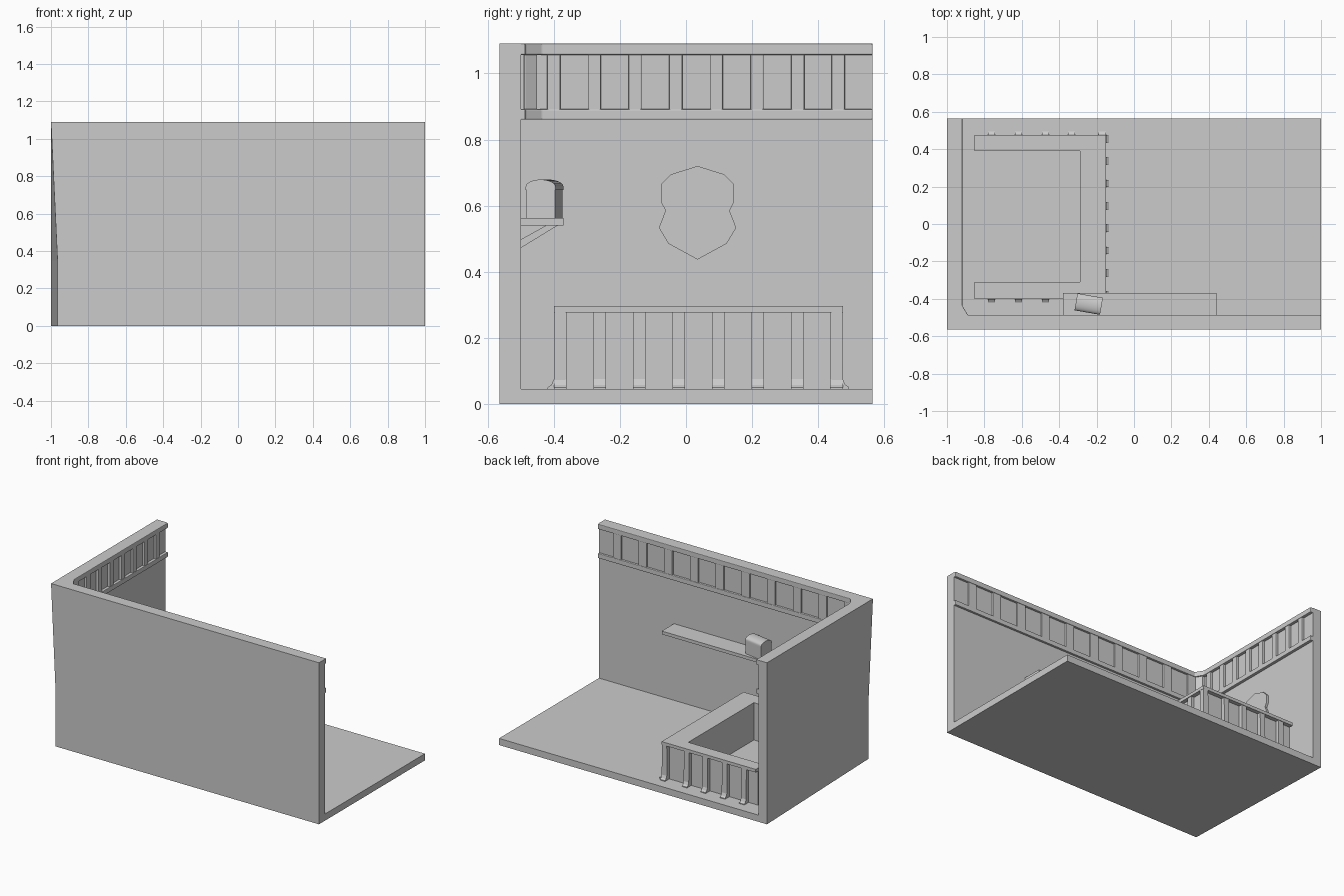
import bpy, bmesh, math
from mathutils import Vector, Matrix

if "Cube" in bpy.data.objects:
    bpy.data.objects.remove(bpy.data.objects["Cube"])


def finish(name, bm, bevel=0.0, segments=2):
    bmesh.ops.recalc_face_normals(bm, faces=bm.faces)
    me = bpy.data.meshes.new(name)
    bm.to_mesh(me)
    bm.free()
    ob = bpy.data.objects.new(name, me)
    bpy.context.collection.objects.link(ob)
    if bevel:
        m = ob.modifiers.new("soft_edges", 'BEVEL')
        m.width, m.segments = bevel, segments
        m.limit_method = 'ANGLE'
    return ob


def loft(name, rings, bevel=0.0):
    """Closed solid through rings of 3D points."""
    bm = bmesh.new()
    vs = [[bm.verts.new(p) for p in r] for r in rings]
    n = len(rings[0])
    for a, b in zip(vs, vs[1:]):
        for i in range(n):
            j = (i + 1) % n
            bm.faces.new((a[i], a[j], b[j], b[i]))
    bm.faces.new(vs[0][::-1])
    bm.faces.new(vs[-1])
    return finish(name, bm, bevel)


def prism(name, loop, direction, bevel=0.0):
    d = Vector(direction)
    pts = [Vector(p) for p in loop]
    return loft(name, [pts, [p + d for p in pts]], bevel)


def box(name, x0, x1, y0, y1, z0, z1, bevel=0.0):
    return prism(name, [(x0, y0, z0), (x1, y0, z0), (x1, y1, z0), (x0, y1, z0)],
                 (0, 0, z1 - z0), bevel)


H, Y, FLOOR = 1.09, 0.565, 0.045
WX, WY = -0.937, -0.5        # inner wall faces
RX, RY = -0.918, -0.486      # trim faces

# L-shaped walls, with the lower outer corner pulled in
def wall_ring(z, corner):
    return [(corner, -Y, z), (1, -Y, z), (1, WY, z),
            (WX, WY, z), (WX, Y, z), (-1, Y, z)]

loft("walls", [wall_ring(0, -0.965), wall_ring(0.35, -0.965), wall_ring(H, -1)])

# floor slab
box("floor", WX - 0.005, 1, WY - 0.005, Y, 0, FLOOR)

# trim rails following both walls, chamfered at the inner corner
for name, z0, z1 in (("lower_rail", 0.86, 0.892), ("upper_rail", 1.056, H)):
    prism(name, [(WX - 0.01, WY - 0.01, z0), (1, WY - 0.01, z0), (1, RY, z0),
                 (RX + 0.03, RY, z0), (RX, RY + 0.05, z0), (RX, Y, z0),
                 (WX - 0.01, Y, z0)], (0, 0, z1 - z0), 0.004)

# upright slats between the rails
for i in range(10):
    x = 0.86 - 0.192 * i
    box("front_wall_slat", x - 0.031, x + 0.031, WY - 0.01, RY - 0.003, 0.88, 1.065, 0.004)
for i in range(8):
    y = -0.40 + 0.123 * i
    box("left_wall_slat", WX - 0.01, RX - 0.003, y - 0.02, y + 0.02, 0.88, 1.065, 0.004)
prism("corner_slat", [(WX, WY, 0.88), (RX + 0.02, WY, 0.88), (RX + 0.02, RY, 0.88),
                      (RX, RY + 0.035, 0.88), (WX, RY + 0.035, 0.88)], (0, 0, 0.185))

# shield plaque
half = [(0.08, 0.695), (0.11, 0.665), (0.11, 0.61), (0.097, 0.585),
        (0.117, 0.533), (0.088, 0.485)]
outline = [(0, 0.72)] + half + [(0, 0.437)] + [(-a, z) for a, z in reversed(half)]
prism("shield_plaque", [(WX - 0.005, 0.035 + a, z) for a, z in outline], (0.02, 0, 0))


# U-shaped counter
def u_shape(name, inset, z0, z1, bevel=0.0):
    x0, x1, y0, y1 = -0.853, -0.15 - inset, -0.40 + inset, 0.475 - inset
    return prism(name, [(x0, y0, z0), (x1, y0, z0), (x1, y1, z0), (x0, y1, z0),
                        (x0, 0.39, z0), (-0.29, 0.39, z0), (-0.29, -0.31, z0),
                        (x0, -0.31, z0)], (0, 0, z1 - z0), bevel)

u_shape("counter_body", 0.027, FLOOR - 0.005, 0.28)
u_shape("counter_top", 0.0, 0.276, 0.297)

# counter posts with flared feet
foot = [(-0.035, 0.042), (0.019, 0.042), (0.019, 0.05), (0.007, 0.058),
        (0.0, 0.075), (-0.003, 0.278), (-0.035, 0.278)]
W = 0.038
post_y = [-0.381 + 0.1195 * i for i in range(8)]
post_x = [-0.762, -0.618, -0.473, -0.334, -0.17]
for y in post_y:
    prism("counter_front_post", [(-0.152 + d, y - W / 2, z) for d, z in foot], (0, W, 0))
for x in post_x:
    prism("counter_back_post", [(x - W / 2, 0.475 + d, z) for d, z in foot], (W, 0, 0))
    prism("counter_side_post", [(x - W / 2, -0.40 - d, z) for d, z in foot], (W, 0, 0))

# wall shelf and its slanted brackets
box("shelf", -0.38, 0.44, WY - 0.005, -0.37, 0.54, 0.562)
for x in (-0.26, 0.32):
    prism("shelf_bracket", [(x - 0.012, -0.385, 0.542), (x - 0.012, -0.42, 0.542),
                            (x - 0.012, -0.503, 0.496), (x - 0.012, -0.503, 0.47)],
          (0.024, 0, 0))

# small domed box standing at an angle on the shelf
turn = Matrix.Translation((-0.242, -0.428, 0.56)) @ Matrix.Rotation(math.radians(-10), 4, 'Z')
L, D = 0.134, 0.088
body = box("domed_box_body", -L / 2, L / 2, -D / 2, D / 2, 0, 0.09)
arc = [(D / 2 + 0.002, 0.088)]
arc += [((D / 2 + 0.002) * math.cos(math.pi * i / 12), 0.097 + 0.022 * math.sin(math.pi * i / 12))
        for i in range(13)]
arc += [(-D / 2 - 0.002, 0.088)]
lid = prism("domed_box_lid", [(-L / 2 - 0.002, y, z) for y, z in arc], (L + 0.004, 0, 0))
for ob in (body, lid):
    ob.data.transform(turn)

# smooth only the curved lid
bpy.ops.object.select_all(action='DESELECT')
lid.select_set(True)
bpy.context.view_layer.objects.active = lid
bpy.ops.object.shade_smooth_by_angle(angle=math.radians(35))
